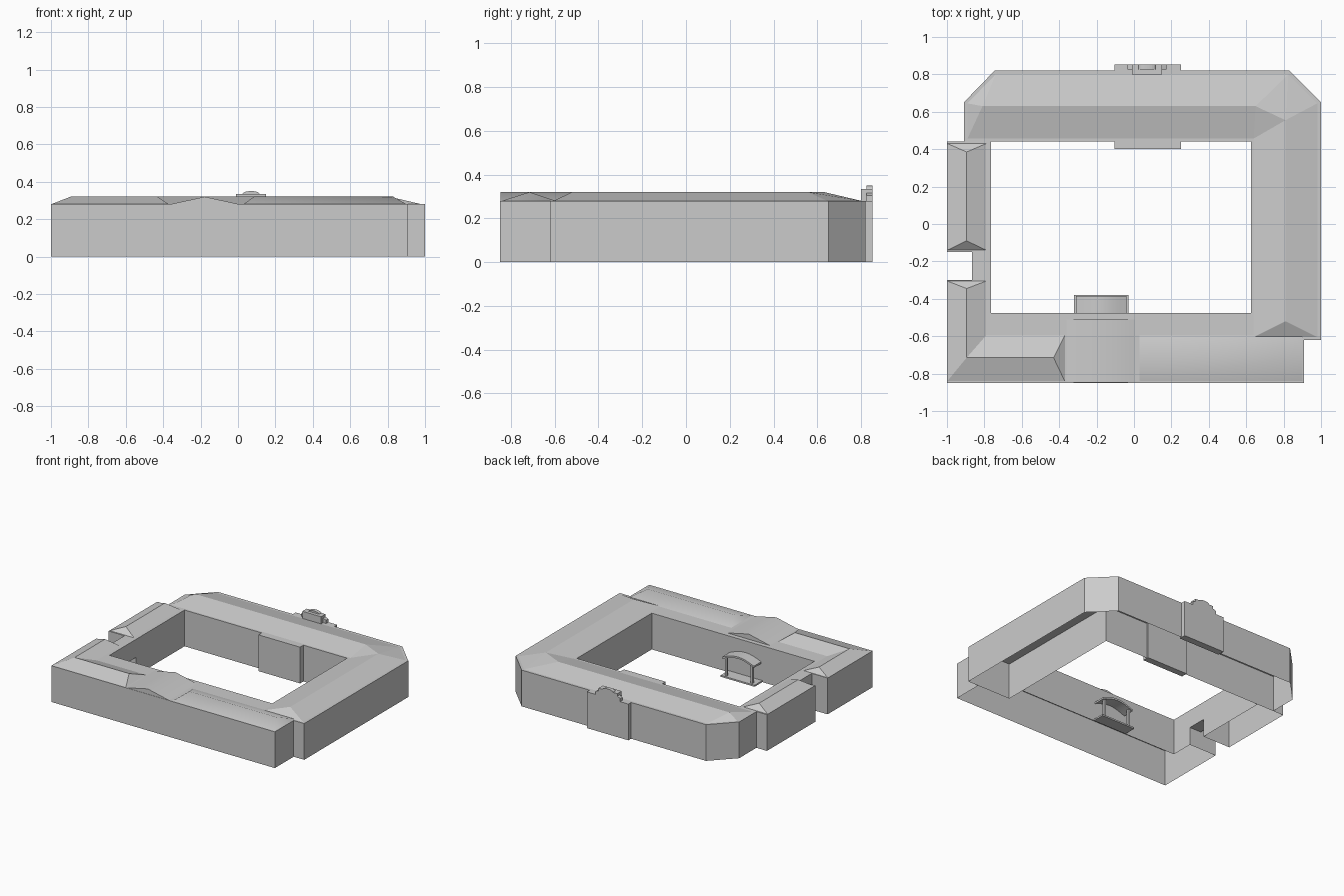
import bpy, bmesh
from math import radians, sin, cos, pi

if "Cube" in bpy.data.objects:
    bpy.data.objects.remove(bpy.data.objects["Cube"])

WALL, RIDGE = 0.28, 0.32


def mesh(name, verts, faces, smooth=None):
    me = bpy.data.meshes.new(name)
    me.from_pydata(verts, [], faces)
    bm = bmesh.new()
    bm.from_mesh(me)
    bmesh.ops.recalc_face_normals(bm, faces=bm.faces)
    bm.to_mesh(me)
    bm.free()
    ob = bpy.data.objects.new(name, me)
    bpy.context.collection.objects.link(ob)
    if smooth:
        for p in me.polygons:
            p.use_smooth = True
        me.set_sharp_from_angle(angle=radians(smooth))
    return ob


def walls(name, outline, z0=0.0, z1=WALL, bottom=False):
    """Vertical walls around an outline with a flat top."""
    n = len(outline)
    verts = [(x, y, z) for z in (z0, z1) for x, y in outline]
    faces = [(i, (i + 1) % n, n + (i + 1) % n, n + i) for i in range(n)]
    faces.append(tuple(range(n, 2 * n)))
    if bottom:
        faces.append(tuple(reversed(range(n))))
    return mesh(name, verts, faces)


def box(name, x0, x1, y0, y1, z0=0.0, z1=WALL):
    return walls(name, [(x0, y0), (x1, y0), (x1, y1), (x0, y1)], z0, z1, True)


def extrude_y(name, profile, y0, y1, smooth=None):
    """Close an x-z profile between two y positions."""
    n = len(profile)
    verts = [(x, y, z) for y in (y0, y1) for x, z in profile]
    faces = [(i, (i + 1) % n, n + (i + 1) % n, n + i) for i in range(n)]
    faces += [tuple(range(n)), tuple(range(n, 2 * n))]
    return mesh(name, verts, faces, smooth)


def hip_roof(name, left, ridge, right, smooth=None):
    """Hipped roof from matching eave, ridge and eave chains."""
    n = len(ridge)
    verts = ([(x, y, WALL) for x, y in left] + [(x, y, RIDGE) for x, y in ridge]
             + [(x, y, WALL) for x, y in right])
    faces = [(0, n, 2 * n), (n - 1, 3 * n - 1, 2 * n - 1)]
    for i in range(n - 1):
        for k in (0, n):
            faces.append((k + i, k + i + 1, k + n + i + 1, k + n + i))
    return mesh(name, verts, faces, smooth)


# North and east wing with cut corners
walls("north_east_walls", [(-0.91, 0.44), (0.625, 0.44), (0.625, -0.62), (1, -0.62),
                           (1, 0.65), (0.83, 0.82), (-0.745, 0.82), (-0.91, 0.65)])
eaves = [(-0.89, 0.645), (-0.74, 0.80), (0.825, 0.80), (0.98, 0.645), (0.98, -0.605),
         (0.64, -0.605), (0.64, 0.457), (-0.89, 0.457)]
ridge = [(-0.81, 0.63), (0.65, 0.63), (0.81, 0.555), (0.81, -0.52)]
mesh("north_east_roof",
     [(x, y, WALL) for x, y in eaves] + [(x, y, RIDGE) for x, y in ridge],
     [(7, 0, 8), (0, 1, 8), (1, 2, 9, 8), (2, 10, 9), (2, 3, 10), (3, 4, 11, 10),
      (4, 5, 11), (5, 6, 10, 11), (6, 9, 10), (6, 7, 8, 9)])

# South wing, its west return, and the separate north-west block
walls("south_west_walls", [(-1, -0.85), (0.91, -0.85), (0.91, -0.62), (0.625, -0.62),
                           (0.625, -0.475), (-0.765, -0.475), (-0.765, -0.30), (-1, -0.30)])
walls("north_west_walls", [(-1, -0.15), (-0.765, -0.15), (-0.765, 0.44), (-1, 0.44)])
box("passage_bridge", -0.865, -0.765, -0.30, -0.15, 0.14)

hip_roof("south_west_roof",
         [(-0.998, -0.305), (-0.998, -0.84), (-0.37, -0.84)],
         [(-0.895, -0.345), (-0.895, -0.715), (-0.43, -0.715)],
         [(-0.79, -0.305), (-0.79, -0.595), (-0.37, -0.595)])
hip_roof("south_east_roof", [(0.03, -0.84), (0.90, -0.84)],
         [(0.085, -0.715), (0.83, -0.715)], [(0.03, -0.595), (0.90, -0.595)], 40)
hip_roof("north_west_roof", [(-0.998, -0.14), (-0.998, 0.43)],
         [(-0.895, -0.09), (-0.895, 0.385)], [(-0.79, -0.14), (-0.79, 0.43)])

# Low gable over the south entrance
extrude_y("south_gable", [(-0.36, WALL), (-0.178, RIDGE), (0.005, WALL)], -0.848, -0.51, 40)

# Projecting bays on both sides of the north wing
box("courtyard_bay", -0.105, 0.25, 0.40, 0.45)
box("north_bay", -0.105, 0.25, 0.80, 0.853)

# Stepped pediment with an arched cap
cx = 0.07
arc = [(cx + 0.045 * cos(a), 0.335 + 0.015 * sin(a)) for a in [pi * i / 10 for i in range(11)]]
extrude_y("north_pediment",
          [(-0.035, WALL), (0.175, WALL), (0.175, 0.305), (0.15, 0.315), (0.15, 0.335)] + arc
          + [(-0.01, 0.335), (-0.01, 0.315), (-0.035, 0.305)], 0.825, 0.853)
box("pediment_back", -0.01, 0.15, 0.80, 0.826, WALL, 0.335)

# Courtyard porch: step, two posts and a bowed canopy
box("porch_step", -0.32, -0.03, -0.475, -0.38, 0, 0.012)
for side, x in (("left", -0.285), ("right", -0.065)):
    box("porch_post_" + side, x - 0.008, x + 0.008, -0.41, -0.394, 0.012, 0.15)
steps = [i / 8 for i in range(9)]
top = [(-0.31 + 0.27 * t, 0.155 + 0.035 * sin(pi * t)) for t in steps]
under = [(x, z - 0.014) for x, z in reversed(top)]
extrude_y("porch_canopy", top + under, -0.475, -0.385, 30)
